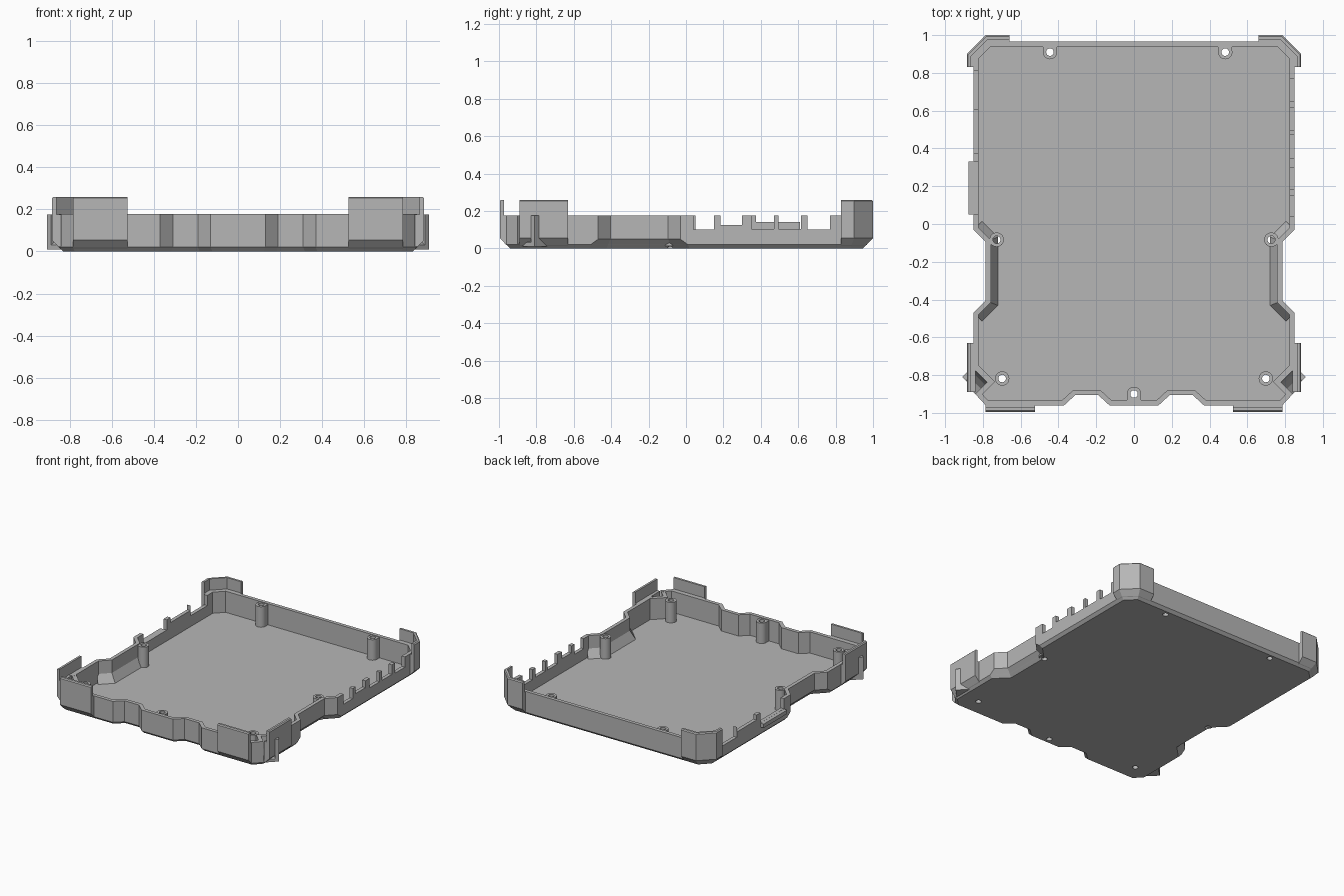
import bpy, bmesh, math
from mathutils import Vector, Matrix

cube = bpy.data.objects.get("Cube")
if cube:
    bpy.data.objects.remove(cube, do_unlink=True)

grey = bpy.data.materials.new("light_grey_plastic")
grey.use_nodes = True
COLOUR = (0.47, 0.47, 0.47, 1)
grey.diffuse_color = COLOUR
grey.node_tree.nodes["Principled BSDF"].inputs["Base Color"].default_value = COLOUR

WALL_TOP = 0.177


def finish(name, bm, mirror=False):
    bmesh.ops.recalc_face_normals(bm, faces=bm.faces)
    mesh = bpy.data.meshes.new(name)
    bm.to_mesh(mesh)
    bm.free()
    mesh.materials.append(grey)
    ob = bpy.data.objects.new(name, mesh)
    bpy.context.collection.objects.link(ob)
    if mirror:
        ob.modifiers.new("Mirror", "MIRROR").use_mirror_merge = False
        apply(ob, "Mirror")
    return ob


def apply(ob, modifier):
    bpy.context.view_layer.objects.active = ob
    with bpy.context.temp_override(object=ob, active_object=ob):
        bpy.ops.object.modifier_apply(modifier=modifier)


def cut(cutter, *targets):
    for ob in targets:
        mod = ob.modifiers.new("Cut", "BOOLEAN")
        mod.operation, mod.solver, mod.object = "DIFFERENCE", "EXACT", cutter
        apply(ob, "Cut")
    bpy.data.objects.remove(cutter, do_unlink=True)


def sweep(name, path, profile, closed=False, mirror=False):
    """Mitred sweep; profile holds (distance outward from path, height)."""
    pts = [Vector(p) for p in path]
    n = len(pts)
    bm = bmesh.new()
    rings = []
    for i, p in enumerate(pts):
        normals = []
        for a, b in ((i - 1, i), (i, i + 1)):
            if closed or (a >= 0 and b < n):
                d = (pts[b % n] - pts[a % n]).normalized()
                normals.append(Vector((d.y, -d.x)))
        a, b = normals[0], normals[-1]
        m = (a + b) / (1 + a.dot(b))
        rings.append([bm.verts.new((*(p + m * d), z)) for d, z in profile])
    k = len(profile)
    for i in range(n if closed else n - 1):
        r, s = rings[i], rings[(i + 1) % n]
        for j in range(k - 1 if closed else k):
            bm.faces.new((r[j], s[j], s[(j + 1) % k], r[(j + 1) % k]))
    if closed:
        caps = [[r[0] for r in rings], [r[-1] for r in rings]]
    else:
        caps = [rings[0], rings[-1]]
    for c in caps:
        bm.faces.new(c)
    bmesh.ops.triangulate(bm, faces=[f for f in bm.faces if len(f.verts) > 4])
    return finish(name, bm, mirror)


def box(name, lo, hi, matrix=Matrix(), mirror=False):
    lo, hi = Vector(lo), Vector(hi)
    bm = bmesh.new()
    place = Matrix.Translation((lo + hi) / 2) @ Matrix.Diagonal((*(hi - lo), 1))
    bmesh.ops.create_cube(bm, size=1, matrix=matrix @ place)
    return finish(name, bm, mirror)


def cylinder(name, x, y, r, z0, z1):
    bm = bmesh.new()
    bmesh.ops.create_cone(bm, cap_ends=True, segments=24, radius1=r, radius2=r,
                          depth=z1 - z0, matrix=Matrix.Translation((x, y, (z0 + z1) / 2)))
    return finish(name, bm)


# Tray: waisted outline with two finger scallops along the front
waist = [(0.85, -0.47), (0.785, -0.405), (0.785, -0.095), (0.85, -0.03)]
half = [(0.13, -0.96), (0.19, -0.905), (0.31, -0.905), (0.37, -0.96),
        (0.785, -0.96), (0.85, -0.89), *waist, (0.85, 0.885), (0.77, 0.965)]
outline = half + [(-x, y) for x, y in reversed(half)]
tray = sweep("tray", outline, [(-0.02, 0), (0, 0.02), (0, WALL_TOP),
                               (-0.027, WALL_TOP), (-0.027, 0.018)], closed=True)

# Scooped underside and inner ramp at the waist
scoop = [(0.87, -0.49), *waist[1:3], (0.87, -0.01)]
cut(sweep("waist_scoop", scoop, [(0.02, 0.07), (-0.058, -0.01), (0.02, -0.01)],
          mirror=True), tray)
sweep("waist_ramp", waist, [(-0.04, 0.009), (-0.065, 0.017), (-0.027, 0.08),
                            (-0.01, 0.08), (-0.01, 0.042)], mirror=True)

# Front corner blocks with a curved strap groove
diag = Matrix.Rotation(math.radians(-45), 4, "Z")
block = box("front_corner_block", (1.11, -0.07, 0.01), (1.215, 0.07, WALL_TOP - 0.001),
            diag, mirror=True)
bm = bmesh.new()
groove = [(1.14, 0.2), (1.145, 0.14), (1.16, 0.09), (1.19, 0.045),
          (1.235, 0.02), (1.3, 0.02), (1.3, 0.2)]
face = bm.faces.new([bm.verts.new(diag @ Vector((r, -0.042, z))) for r, z in groove])
ext = bmesh.ops.extrude_face_region(bm, geom=[face])["geom"]
bmesh.ops.translate(bm, vec=diag @ Vector((0, 0.084, 0)),
                    verts=[v for v in ext if isinstance(v, bmesh.types.BMVert)])
cut(finish("strap_groove", bm, mirror=True), tray, block)

# Port openings in the left side wall, then the right side wall
for y0, y1, z in [(0.04, 0.15, 0.1), (0.185, 0.3, 0.125), (0.35, 0.47, 0.105),
                  (0.495, 0.615, 0.105), (0.65, 0.77, 0.1)]:
    cut(box("port_cutter", (0.8, y0, z), (0.9, y1, 0.3)), tray)
for y0, y1, z in [(0.05, 0.33, 0.1), (0.375, 0.61, 0.14), (0.61, 0.81, 0.1)]:
    cut(box("port_cutter", (-0.9, y0, z), (-0.8, y1, 0.3)), tray)
box("right_port_ledge", (-0.877, 0.05, 0.07), (-0.83, 0.33, 0.099))

# Raised corner guards and bumper pads
bumper = [(-0.01, 0.012), (0, 0.018), (0.035, 0.055), (0.035, 0.253), (0.028, 0.26),
          (0.012, 0.26), (0.012, WALL_TOP - 0.002), (-0.01, WALL_TOP - 0.002)]
sweep("back_corner_guard", [(0.85, 0.83), (0.85, 0.885), (0.77, 0.965), (0.66, 0.965)],
      bumper, mirror=True)
sweep("front_pad", [(0.525, -0.96), (0.785, -0.96)], bumper, mirror=True)
sweep("side_pad", [(0.85, -0.89), (0.85, -0.63)], bumper, mirror=True)

# Screw posts, drilled through the floor; some are tied to the wall by a web
posts = [(-0.445, 0.91, 0.945), (0.483, 0.91, 0.945), (0, -0.9, -0.94),
         (-0.727, -0.083, None), (0.727, -0.083, None),
         (-0.698, -0.818, None), (0.698, -0.818, None)]
for x, y, wall in posts:
    parts = [tray, cylinder("screw_post", x, y, 0.038, 0.012, 0.172)]
    if wall:
        parts.append(box("post_web", (x - 0.037, min(y, wall), 0.012),
                         (x + 0.037, max(y, wall), 0.171)))
    cut(cylinder("hole_cutter", x, y, 0.02, -0.1, 0.4), *parts)
    bpy.ops.object.select_all(action="DESELECT")
    parts[1].select_set(True)
    bpy.context.view_layer.objects.active = parts[1]
    bpy.ops.object.shade_smooth_by_angle(angle=math.radians(30))
